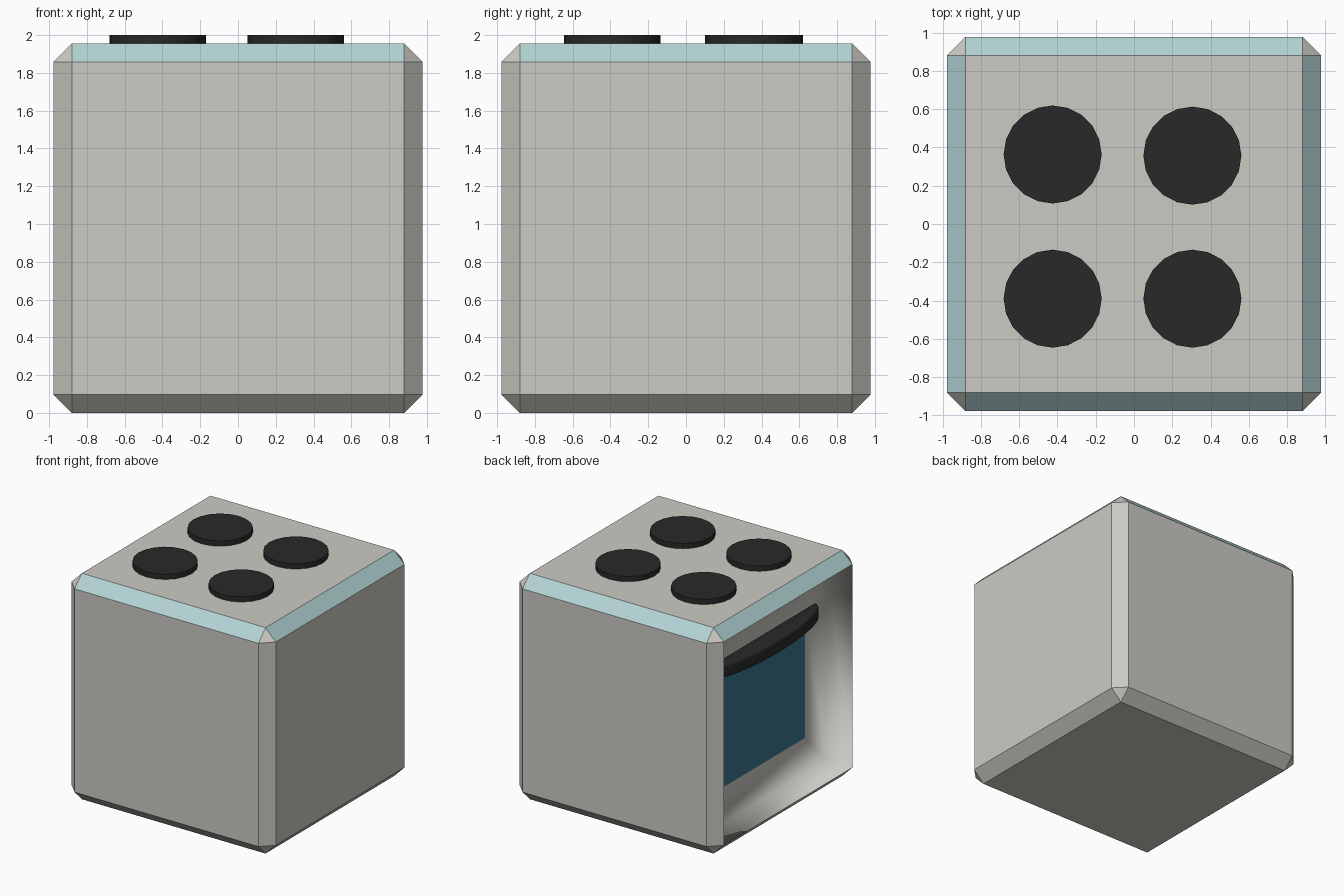
import bpy, bmesh, math
from mathutils import Vector, Matrix

if "Cube" in bpy.data.objects:
    bpy.data.objects.remove(bpy.data.objects["Cube"])


def material(name, rgb):
    m = bpy.data.materials.new(name)
    m.diffuse_color = (*rgb, 1)
    m.use_nodes = True
    m.node_tree.nodes["Principled BSDF"].inputs["Base Color"].default_value = m.diffuse_color
    return m


grey = material("grey_enamel", (0.60, 0.59, 0.55))
teal = material("teal_trim", (0.46, 0.66, 0.67))
blue = material("blue_glass", (0.04, 0.18, 0.28))
black = material("black_iron", (0.022, 0.022, 0.022))


def finish(bm, name, mats):
    bmesh.ops.recalc_face_normals(bm, faces=bm.faces[:])
    me = bpy.data.meshes.new(name)
    bm.to_mesh(me)
    bm.free()
    ob = bpy.data.objects.new(name, me)
    bpy.context.collection.objects.link(ob)
    for m in mats:
        me.materials.append(m)
    return ob


# Oven body: chamfered cube, teal top chamfers
H, DEPTH_X = 1.955, -0.74
bm = bmesh.new()
bmesh.ops.create_cube(bm, size=H, matrix=Matrix.Translation((0, 0, H / 2)))
bmesh.ops.bevel(bm, geom=bm.edges[:], offset=0.098, segments=1,
                profile=0.5, affect='EDGES')
bm.normal_update()
for f in bm.faces:
    if len(f.verts) == 4 and 0.6 < f.normal.z < 0.8:
        f.material_index = 1

# Recessed door in the -x side, with a window set into its panel
door = min(bm.faces, key=lambda f: f.calc_center_median().x)
walls = bmesh.ops.inset_individual(bm, faces=[door], thickness=0.015)["faces"]
for v in door.verts:
    v.co.x = DEPTH_X
ring = bmesh.ops.inset_individual(bm, faces=[door], thickness=0.29)["faces"]
for v in door.verts:
    v.co.z = 0.41 if v.co.z < 1 else 1.45
    v.co.y = math.copysign(0.57, v.co.y)
    v.co.x = DEPTH_X
for f in list(walls) + list(ring):
    f.smooth = True
door.material_index = 2
finish(bm, "oven_body", [grey, teal, blue])

# Door handle: bowed bar against the door panel, softened edges
bm = bmesh.new()
N = 24
outline = []
for i in range(N + 1):
    t = math.pi * i / N
    outline.append(bm.verts.new((DEPTH_X - 0.16 * math.sin(t),
                                 -0.72 * math.cos(t), 1.41)))
base = bm.faces.new(outline)
ext = bmesh.ops.extrude_face_region(bm, geom=[base], use_keep_orig=True)
new_verts = [g for g in ext["geom"] if isinstance(g, bmesh.types.BMVert)]
bmesh.ops.translate(bm, verts=new_verts, vec=(0, 0, 0.11))
rim = [e for e in bm.edges
       if abs(e.verts[0].co.z - e.verts[1].co.z) < 1e-4
       and min(v.co.x for v in e.verts) < DEPTH_X - 0.001]
rim = [e for e in rim if (e.verts[0].co - e.verts[1].co).length < 0.5]
bmesh.ops.bevel(bm, geom=rim, offset=0.016, segments=3, profile=0.5,
                affect='EDGES', clamp_overlap=True)
for f in bm.faces:
    f.smooth = True
finish(bm, "door_handle", [black])

# Hob plates
for i, (x, y) in enumerate([(-0.425, 0.363), (0.305, 0.357),
                            (-0.425, -0.39), (0.305, -0.39)], 1):
    bm = bmesh.new()
    bmesh.ops.create_cone(bm, cap_ends=True, segments=20, radius1=0.256,
                          radius2=0.256, depth=0.1,
                          matrix=Matrix.Translation((x, y, 1.95)))
    bm.normal_update()
    for f in bm.faces:
        f.smooth = len(f.verts) == 4
    finish(bm, f"hob_plate_{i}", [black])
